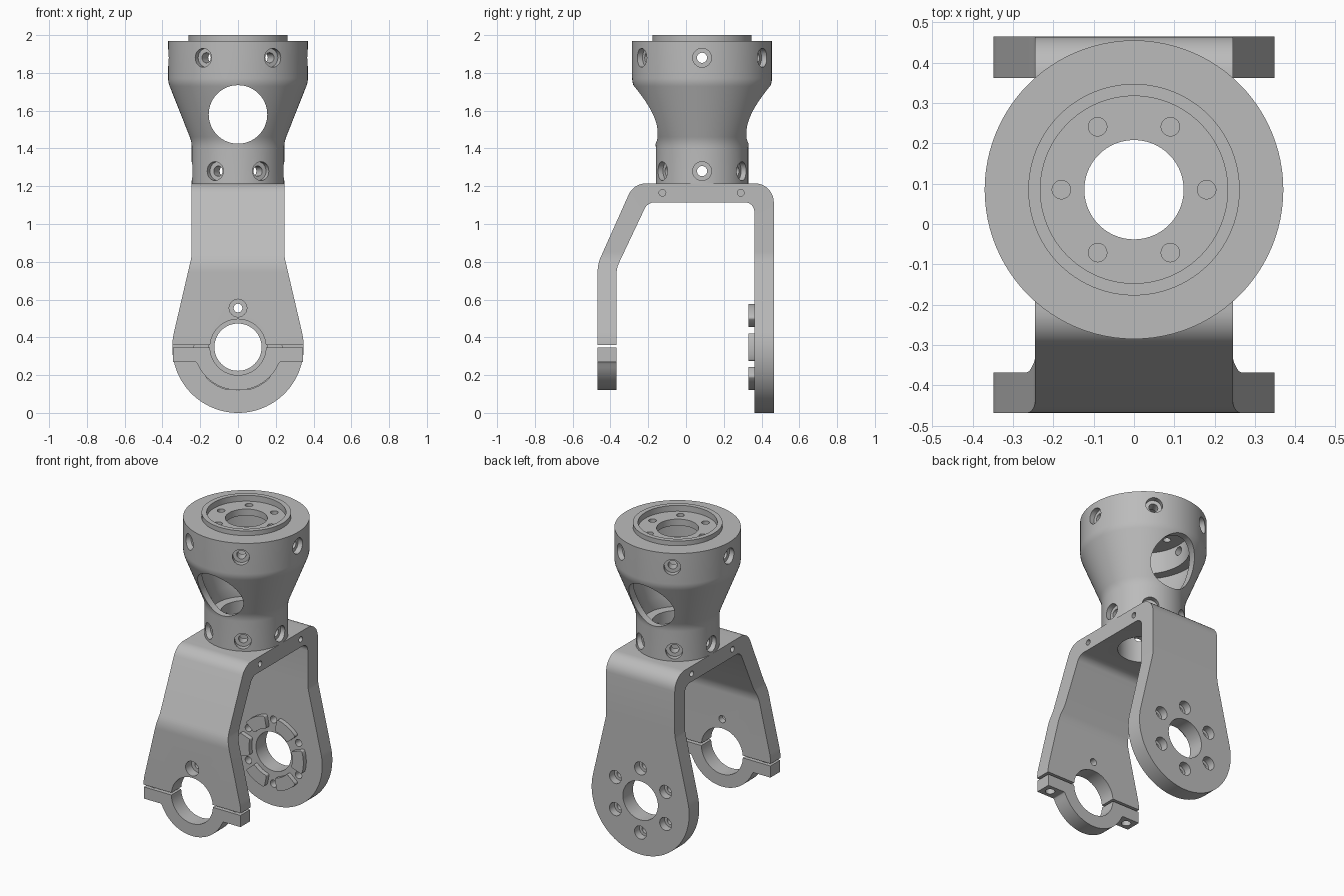
import bpy, bmesh
from math import pi, sin, cos, tan, radians
from mathutils import Vector, Matrix

cube = bpy.data.objects.get("Cube")
if cube:
    bpy.data.objects.remove(cube, do_unlink=True)

metal = bpy.data.materials.new("grey metal")
metal.use_nodes = True
GREY = (0.5, 0.5, 0.5, 1)
metal.diffuse_color = GREY
metal.node_tree.nodes["Principled BSDF"].inputs["Base Color"].default_value = GREY

AXIS_Y = 0.085    # neck axis
PIVOT_Z = 0.348   # pivot height of both arms
LOBE = 0.348      # radius of the rounded arm end
BOLT_R = 0.207    # bolt circle of the pivot


def arc(radius, start, end, steps, center=(0, 0)):
    """Points on an arc, angles in degrees."""
    out = []
    for i in range(steps + 1):
        a = radians(start + (end - start) * i / steps)
        out.append((center[0] + radius * cos(a), center[1] + radius * sin(a)))
    return out


def rounded(points, steps=8):
    """Round each corner given as (u, v, radius) of a closed polygon."""
    out = []
    for i, p in enumerate(points):
        c = Vector(p[:2])
        if len(p) < 3:
            out.append(tuple(c))
            continue
        a = (Vector(points[i - 1][:2]) - c).normalized()
        b = (Vector(points[(i + 1) % len(points)][:2]) - c).normalized()
        half = a.angle(b) / 2
        center = c + (a + b).normalized() * p[2] / sin(half)
        start = c + a * p[2] / tan(half) - center
        end = c + b * p[2] / tan(half) - center
        sweep = start.angle_signed(end)
        for k in range(steps + 1):
            spoke = start.copy()
            spoke.rotate(Matrix.Rotation(-sweep * k / steps, 2))
            out.append(tuple(center + spoke))
    return out


def finish(bm, name):
    bmesh.ops.remove_doubles(bm, verts=bm.verts, dist=1e-5)
    bmesh.ops.recalc_face_normals(bm, faces=bm.faces)
    mesh = bpy.data.meshes.new(name)
    bm.to_mesh(mesh)
    bm.free()
    mesh.materials.append(metal)
    obj = bpy.data.objects.new(name, mesh)
    bpy.context.collection.objects.link(obj)
    return obj


def prism(name, points, axis, low, high):
    """Extrude a (side, z) polygon along the x or y axis."""
    bm = bmesh.new()
    place = (lambda u, v: (low, u, v)) if axis == "X" else (lambda u, v: (u, low, v))
    face = bm.faces.new([bm.verts.new(place(u, v)) for u, v in points])
    moved = bmesh.ops.extrude_face_region(bm, geom=[face])["geom"]
    shift = Vector((high - low, 0, 0) if axis == "X" else (0, high - low, 0))
    bmesh.ops.translate(bm, vec=shift, verts=[g for g in moved if isinstance(g, bmesh.types.BMVert)])
    return finish(bm, name)


def lathe(bm, profile, matrix, steps, closed):
    """Spin an (r, z) profile about the local z axis."""
    part = bmesh.new()
    verts = [part.verts.new((r, 0, z)) for r, z in profile]
    edges = [part.edges.new(pair) for pair in zip(verts, verts[1:])]
    if closed:
        edges.append(part.edges.new((verts[-1], verts[0])))
    bmesh.ops.spin(part, geom=verts + edges, axis=(0, 0, 1), cent=(0, 0, 0),
                   angle=2 * pi, steps=steps)
    bmesh.ops.remove_doubles(part, verts=part.verts, dist=1e-5)
    bmesh.ops.transform(part, matrix=matrix, verts=part.verts)
    temp = bpy.data.meshes.new("temp")
    part.to_mesh(temp)
    part.free()
    bm.from_mesh(temp)
    bpy.data.meshes.remove(temp)


def drill(bm, start, direction, holes, steps=24):
    """Stepped drill of (radius, depth) pairs going in from start."""
    profile, z = [(0, -0.05)], -0.05
    for radius, depth in holes:
        profile += [(radius, z), (radius, depth)]
        z = depth
    profile.append((0, z))
    turn = Vector(direction).to_track_quat("Z", "Y").to_matrix().to_4x4()
    lathe(bm, profile, Matrix.Translation(start) @ turn, steps, False)


def boolean(obj, cutter, operation="DIFFERENCE"):
    mod = obj.modifiers.new("cut", "BOOLEAN")
    mod.operation, mod.object, mod.solver = operation, cutter, "EXACT"
    bpy.context.view_layer.objects.active = obj
    bpy.ops.object.modifier_apply(modifier=mod.name)
    bpy.data.objects.remove(cutter, do_unlink=True)


# Fork: bent strap trimmed to the outline of the arms
strap = rounded([(-0.468, 0.36), (-0.468, 0.788, 0.2), (-0.277, 1.215, 0.1),
                 (0.465, 1.215, 0.1), (0.465, -0.02), (0.362, -0.02),
                 (0.362, 1.115, 0.05), (-0.203, 1.115, 0.06),
                 (-0.368, 0.766, 0.15), (-0.368, 0.36)])
fork = prism("fork", strap, "X", -0.5, 0.5)
lobe = arc(LOBE, 12.8, -192.8, 64, (0, PIVOT_Z))
outline = rounded([(-0.245, 1.4), (0.245, 1.4), (0.245, 0.83, 0.2)] + lobe + [(-0.245, 0.83, 0.2)])
boolean(fork, prism("outline", outline, "Y", -0.7, 0.7), "INTERSECT")

cuts = bmesh.new()
drill(cuts, (0, AXIS_Y, 1.215), (0, 0, -1), [(0.15, 0.2)], 64)
drill(cuts, (0, 0.465, PIVOT_Z), (0, -1, 0), [(0.125, 0.2)], 64)
drill(cuts, (0, -0.468, PIVOT_Z), (0, 1, 0), [(0.148, 0.2)], 64)
drill(cuts, (0, -0.468, PIVOT_Z + BOLT_R), (0, 1, 0), [(0.047, 0.06), (0.023, 0.2)])
for i in range(6):
    a = radians(30 + 60 * i)
    spot = (BOLT_R * cos(a), 0.465, PIVOT_Z + BOLT_R * sin(a))
    drill(cuts, spot, (0, -1, 0), [(0.042, 0.05), (0.023, 0.2)])
for side in (-1, 1):
    drill(cuts, (side * 0.29, -0.418, 0.36), (0, 0, 1), [(0.02, 0.12)])
    for y in (-0.125, 0.29):
        drill(cuts, (side * 0.245, y, 1.165), (-side, 0, 0), [(0.018, 0.1)], 16)
boolean(fork, finish(cuts, "fork cuts"))

# Raised pads around the pivot, on the inside of the rear arm
parts = [fork]
for i in range(6):
    mid = 60 * i
    outer = arc(0.235, mid - 19, mid + 19, 4, (0, PIVOT_Z))
    inner = arc(0.155, mid + 19, mid - 19, 4, (0, PIVOT_Z))
    shape = outer + inner
    for k in (0, 4, 5, 9):
        shape[k] = (*shape[k], 0.012)
    parts.append(prism(f"pivot_pad_{i + 1}", rounded(shape, 4), "Y", 0.332, 0.364))

# Clamp cap below the front arm
ears = rounded([(-0.345, 0.345), (-0.345, 0.27), (-0.222, 0.27, 0.01)]
               + arc(0.235, -155, -25, 32, (0, 0.355))
               + [(0.222, 0.27, 0.01), (0.345, 0.27), (0.345, 0.345)], 4)
clamp = prism("clamp_cap", ears, "Y", -0.468, -0.368)
cuts = bmesh.new()
drill(cuts, (0, -0.468, PIVOT_Z), (0, 1, 0), [(0.148, 0.2)], 64)
for side in (-1, 1):
    drill(cuts, (side * 0.29, -0.418, 0.27), (0, 0, 1), [(0.028, 0.15)])
boolean(clamp, finish(cuts, "clamp cuts"))
parts.append(clamp)

# Neck: hollow turned body with a spigot ring on top
wall = rounded([(0.245, 1.215), (0.245, 1.435, 0.15), (0.37, 1.75, 0.12), (0.37, 1.97),
                (0.262, 1.97), (0.262, 2.0), (0.232, 2.0), (0.232, 1.962), (0.123, 1.962),
                (0.123, 1.92), (0.27, 1.92), (0.27, 1.78), (0.33, 1.78), (0.33, 1.755),
                (0.205, 1.44), (0.205, 1.36), (0.15, 1.36), (0.15, 1.215)], 6)
body = bmesh.new()
center = Matrix.Translation((0, AXIS_Y, 0))
lathe(body, wall, center, 96, True)
neck = finish(body, "neck")

cuts = bmesh.new()
drill(cuts, (0, AXIS_Y - 0.5, 1.58), (0, 1, 0), [(0.155, 1.0)], 64)
for i in range(6):
    a = radians(60 * i)
    out = Vector((cos(a), sin(a), 0))
    for radius, z in ((0.37, 1.88), (0.245, 1.28)):
        spot = out * radius + Vector((0, AXIS_Y, z))
        drill(cuts, spot, -out, [(0.05, 0.035), (0.027, 0.14)])
    drill(cuts, out * 0.18 + Vector((0, AXIS_Y, 1.962)), (0, 0, -1), [(0.023, 0.06)], 20)
boolean(neck, finish(cuts, "neck cuts"))
parts.append(neck)

# Smooth the round surfaces, keep the machined edges sharp
bpy.ops.object.select_all(action="DESELECT")
for obj in parts:
    obj.select_set(True)
bpy.context.view_layer.objects.active = neck
bpy.ops.object.shade_smooth_by_angle(angle=radians(30))
